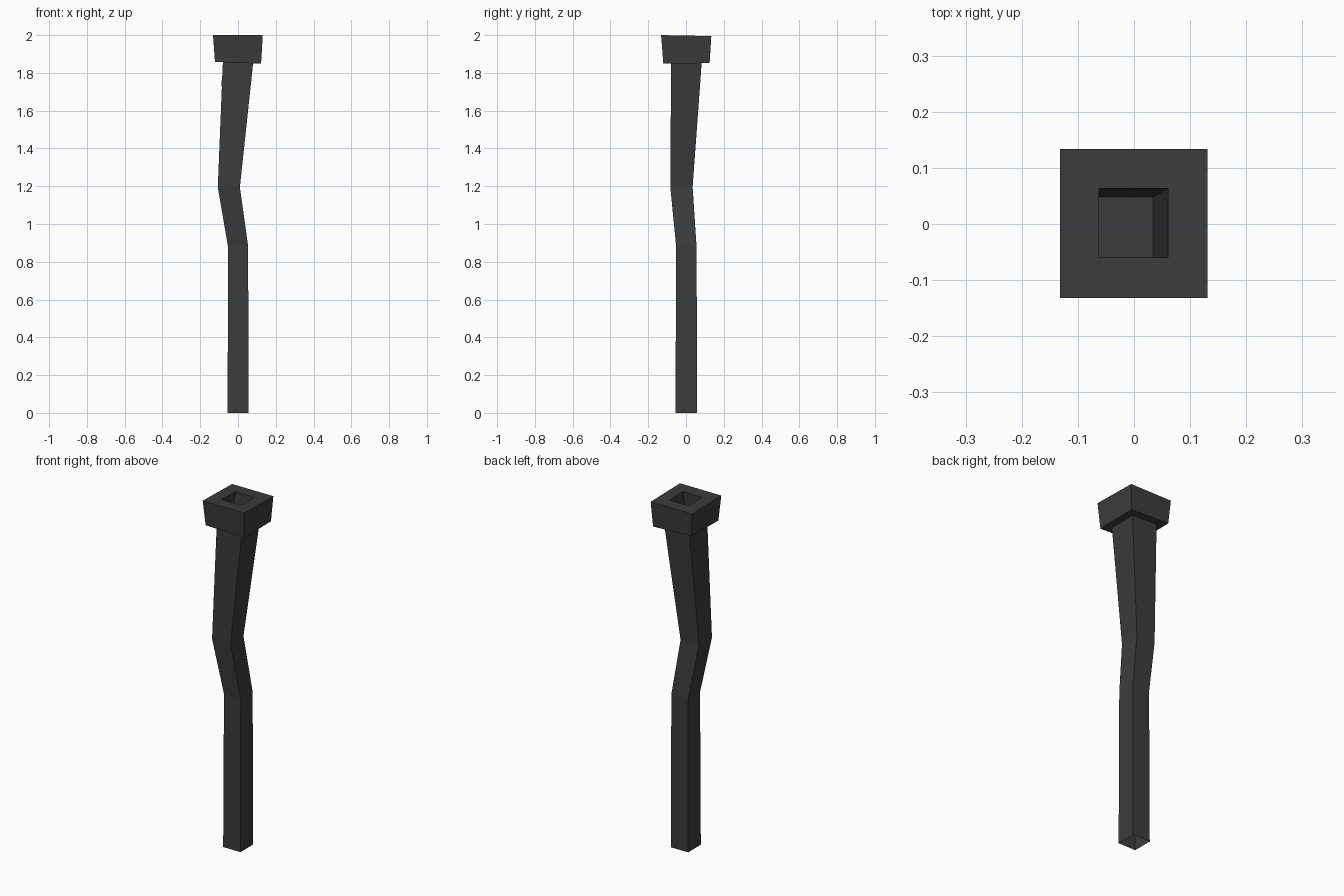
import bpy
import bmesh

if "Cube" in bpy.data.objects:
    bpy.data.objects.remove(bpy.data.objects["Cube"])

# Square sections, in order along the surface:
# (x0, x1, y0, y1, z at centre, tilt along x, tilt along y)
SECTIONS = [
    (-0.055, 0.055, -0.056, 0.059, 0.0, 0, 0),            # open foot
    (-0.053, 0.054, -0.052, 0.056, 0.88, 0, 0),           # lower bend
    (-0.107, 0.010, -0.083, 0.035, 1.195, 0, 0),          # upper bend
    (-0.080, 0.080, -0.079, 0.083, 1.855, -0.04, 0.015),  # neck
    (-0.122, 0.122, -0.120, 0.125, 1.855, -0.04, 0.015),  # collar underside
    (-0.132, 0.131, -0.132, 0.134, 1.9975, 0, -0.019),    # collar rim
    (-0.062, 0.061, -0.060, 0.063, 1.9975, 0, -0.019),    # socket mouth
    (-0.089, 0.034, -0.075, 0.048, 1.73, 0, 0),           # socket floor
]


def add_ring(bm, x0, x1, y0, y1, z, tx, ty):
    corners = [(x0, y0), (x1, y0), (x1, y1), (x0, y1)]
    return [bm.verts.new((x, y, z + tx * x + ty * y)) for x, y in corners]


# Bent post, collar and socket lofted as one surface
bm = bmesh.new()
rings = [add_ring(bm, *s) for s in SECTIONS]
for low, high in zip(rings, rings[1:]):
    for i in range(4):
        j = (i + 1) % 4
        bm.faces.new((low[i], low[j], high[j], high[i]))
bm.faces.new(rings[-1])

mesh = bpy.data.meshes.new("bent_post")
bm.to_mesh(mesh)
bm.free()
post = bpy.data.objects.new("bent_post", mesh)
bpy.context.collection.objects.link(post)

# Dark charcoal colour
mat = bpy.data.materials.new("charcoal")
mat.diffuse_color = (0.045, 0.045, 0.045, 1)
mat.use_nodes = True
mat.node_tree.nodes["Principled BSDF"].inputs["Base Color"].default_value = mat.diffuse_color
mesh.materials.append(mat)
